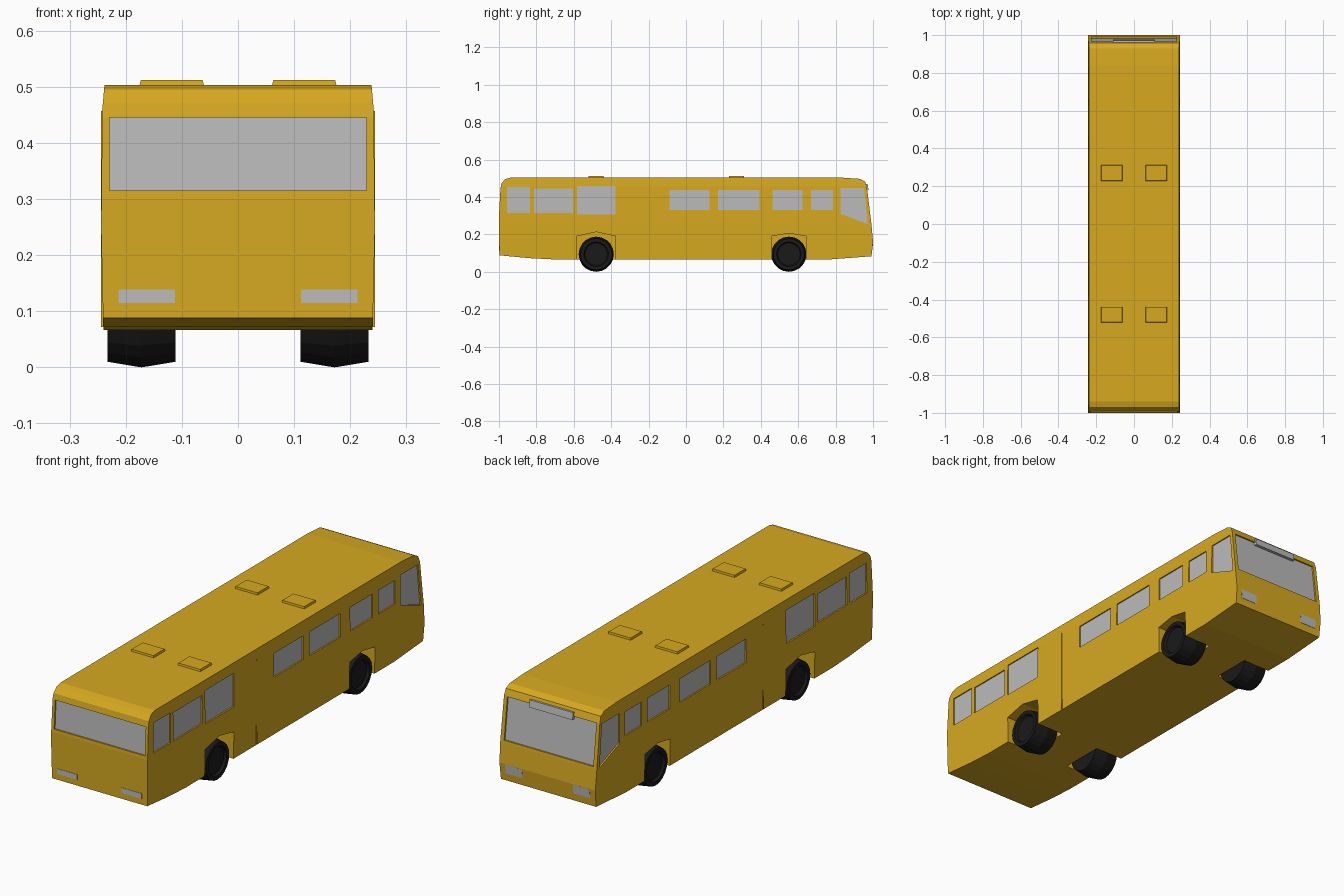
import bpy, bmesh, math
from mathutils import Vector

if "Cube" in bpy.data.objects:
    bpy.data.objects.remove(bpy.data.objects["Cube"])


def material(name, rgb):
    m = bpy.data.materials.new(name)
    m.diffuse_color = (*rgb, 1)
    m.use_nodes = True
    m.node_tree.nodes["Principled BSDF"].inputs["Base Color"].default_value = m.diffuse_color
    return m


YELLOW = material("yellow_paint", (0.68, 0.40, 0.015))
BLACK = material("black_rubber", (0.01, 0.01, 0.01))
GREY = material("grey_glass", (0.5, 0.5, 0.5))


def prism(bm, pts, x0, x1):
    """Side-view (y, z) outline extruded from x0 to x1."""
    a = [bm.verts.new((x0, y, z)) for y, z in pts]
    b = [bm.verts.new((x1, y, z)) for y, z in pts]
    bm.faces.new(a)
    bm.faces.new(b[::-1])
    for i in range(len(pts)):
        j = (i + 1) % len(pts)
        bm.faces.new((a[j], a[i], b[i], b[j]))


def pair(bm, pts, x0, x1):
    prism(bm, pts, x0, x1)
    prism(bm, pts, -x1, -x0)


def finish(bm, name, mat):
    bmesh.ops.recalc_face_normals(bm, faces=bm.faces)
    me = bpy.data.meshes.new(name)
    bm.to_mesh(me)
    bm.free()
    ob = bpy.data.objects.new(name, me)
    bpy.context.collection.objects.link(ob)
    me.materials.append(mat)
    return ob


def rect(y0, y1, z0, z1):
    return [(y0, z0), (y1, z0), (y1, z1), (y0, z1)]


def slab(lo, hi, back, front):
    """Slanted slab following an end face between two (y, z) points."""
    return [(lo[0] + back, lo[1]), (lo[0] + front, lo[1]),
            (hi[0] + front, hi[1]), (hi[0] + back, hi[1])]


# Body shell: side outline with slightly bulging flanks
outline = [(-0.998, 0.088), (-0.84, 0.073), (-0.72, 0.067), (0.78, 0.067),
           (0.992, 0.083), (1.0, 0.16), (0.992, 0.25), (0.967, 0.455),
           (0.957, 0.483), (0.93, 0.497), (0.84, 0.503), (-0.94, 0.503),
           (-0.968, 0.495), (-0.987, 0.472), (-0.992, 0.445), (-1.0, 0.30)]
bm = bmesh.new()
prism(bm, outline, -0.24, 0.24)
levels = [(0.067, 0.240), (0.25, 0.244), (0.457, 0.242), (0.503, 0.238)]
for z, _ in levels[1:3]:
    bmesh.ops.bisect_plane(bm, geom=bm.verts[:] + bm.edges[:] + bm.faces[:],
                           plane_co=(0, 0, z), plane_no=(0, 0, 1))
for v in bm.verts:
    for (z0, w0), (z1, w1) in zip(levels, levels[1:]):
        if z0 - 1e-5 <= v.co.z <= z1 + 1e-5:
            w = w0 + (w1 - w0) * (v.co.z - z0) / (z1 - z0)
            v.co.x = math.copysign(w, v.co.x)
            break
body = finish(bm, "body_shell", YELLOW)

# Window outlines
side_windows = [rect(-0.957, -0.834, 0.315, 0.452), rect(-0.813, -0.604, 0.315, 0.445),
                rect(-0.583, -0.376, 0.306, 0.458), rect(-0.088, 0.125, 0.330, 0.438),
                rect(0.170, 0.392, 0.330, 0.438), rect(0.463, 0.624, 0.330, 0.438),
                rect(0.667, 0.787, 0.330, 0.438),
                [(0.826, 0.31), (0.972, 0.255), (0.952, 0.447), (0.826, 0.447)]]
front_lo, front_hi = (-0.999, 0.315), (-0.992, 0.445)
back_lo, back_hi = (0.990, 0.262), (0.967, 0.452)

# Cutter: window pockets and wheel arches
bm = bmesh.new()
for w in side_windows:
    pair(bm, w, 0.236, 0.27)
prism(bm, slab(front_lo, front_hi, 0.008, -0.04), -0.229, 0.229)
prism(bm, slab(back_lo, back_hi, -0.008, 0.04), -0.225, 0.225)
for y0, y1, top in ((-0.583, -0.376, 0.213), (0.460, 0.642, 0.206)):
    arch = [(y0, 0.0), (y1, 0.0), (y1, 0.19), ((y0 + y1) / 2, top), (y0, 0.19)]
    pair(bm, arch, 0.10, 0.30)
cutter = finish(bm, "pocket_cutter", YELLOW)
cutter.hide_render = True
mod = body.modifiers.new("pockets", 'BOOLEAN')
mod.operation = 'DIFFERENCE'
mod.solver = 'EXACT'
mod.object = cutter
bpy.context.view_layer.objects.active = body
bpy.ops.object.modifier_apply(modifier=mod.name)
bpy.data.objects.remove(cutter)

# Window panes on the pocket floors
bm = bmesh.new()
for w in side_windows:
    pair(bm, w, 0.232, 0.2368)
finish(bm, "side_windows", GREY)
bm = bmesh.new()
prism(bm, slab(front_lo, front_hi, 0.012, 0.007), -0.229, 0.229)
finish(bm, "front_window", GREY)
bm = bmesh.new()
prism(bm, slab(back_lo, back_hi, -0.012, -0.007), -0.225, 0.225)
finish(bm, "back_window", GREY)

# Lamps on both ends
bm = bmesh.new()
pair(bm, rect(-1.0, -0.98, 0.115, 0.139), 0.112, 0.213)
finish(bm, "front_lamps", GREY)
bm = bmesh.new()
pair(bm, slab((0.997, 0.117), (1.0, 0.158), -0.02, 0.0), 0.128, 0.213)
finish(bm, "back_lamps", GREY)

# Sign box above the back window
bm = bmesh.new()
prism(bm, slab((0.972, 0.438), (0.967, 0.470), -0.018, 0.004), -0.11, 0.11)
finish(bm, "sign_box", GREY)

# Thin vertical seams on the flanks
bm = bmesh.new()
pair(bm, rect(-0.214, -0.208, 0.072, 0.457), 0.235, 0.2445)
finish(bm, "side_seams", YELLOW)

# Roof hatches with bevelled tops
bm = bmesh.new()
for y in (-0.48, 0.27):
    for x in (-0.118, 0.118):
        lower = [bm.verts.new((x + sx * 0.058, y + sy * 0.042, 0.500))
                 for sx, sy in ((-1, -1), (1, -1), (1, 1), (-1, 1))]
        upper = [bm.verts.new((v.co.x + (x - v.co.x) * 0.05,
                               v.co.y + (y - v.co.y) * 0.05, 0.512)) for v in lower]
        bm.faces.new(lower)
        bm.faces.new(upper)
        for i in range(4):
            j = (i + 1) % 4
            bm.faces.new((lower[i], lower[j], upper[j], upper[i]))
finish(bm, "roof_hatches", YELLOW)

# Wheels: crowned tread and recessed hub, spun about the axle
tyre = [(0.111, 0.0), (0.111, 0.084), (0.172, 0.094), (0.233, 0.084),
        (0.233, 0.066), (0.222, 0.060), (0.222, 0.0)]
for label, y in (("front", -0.48), ("back", 0.55)):
    for side, s in (("right", 1), ("left", -1)):
        bm = bmesh.new()
        vs = [bm.verts.new((s * x, y, 0.094 - r)) for x, r in tyre]
        es = [bm.edges.new(e) for e in zip(vs, vs[1:])]
        bmesh.ops.spin(bm, geom=vs + es, cent=Vector((0, y, 0.094)), axis=(1, 0, 0),
                       angle=math.tau, steps=20)
        bmesh.ops.remove_doubles(bm, verts=bm.verts, dist=1e-4)
        finish(bm, f"{label}_{side}_wheel", BLACK)
